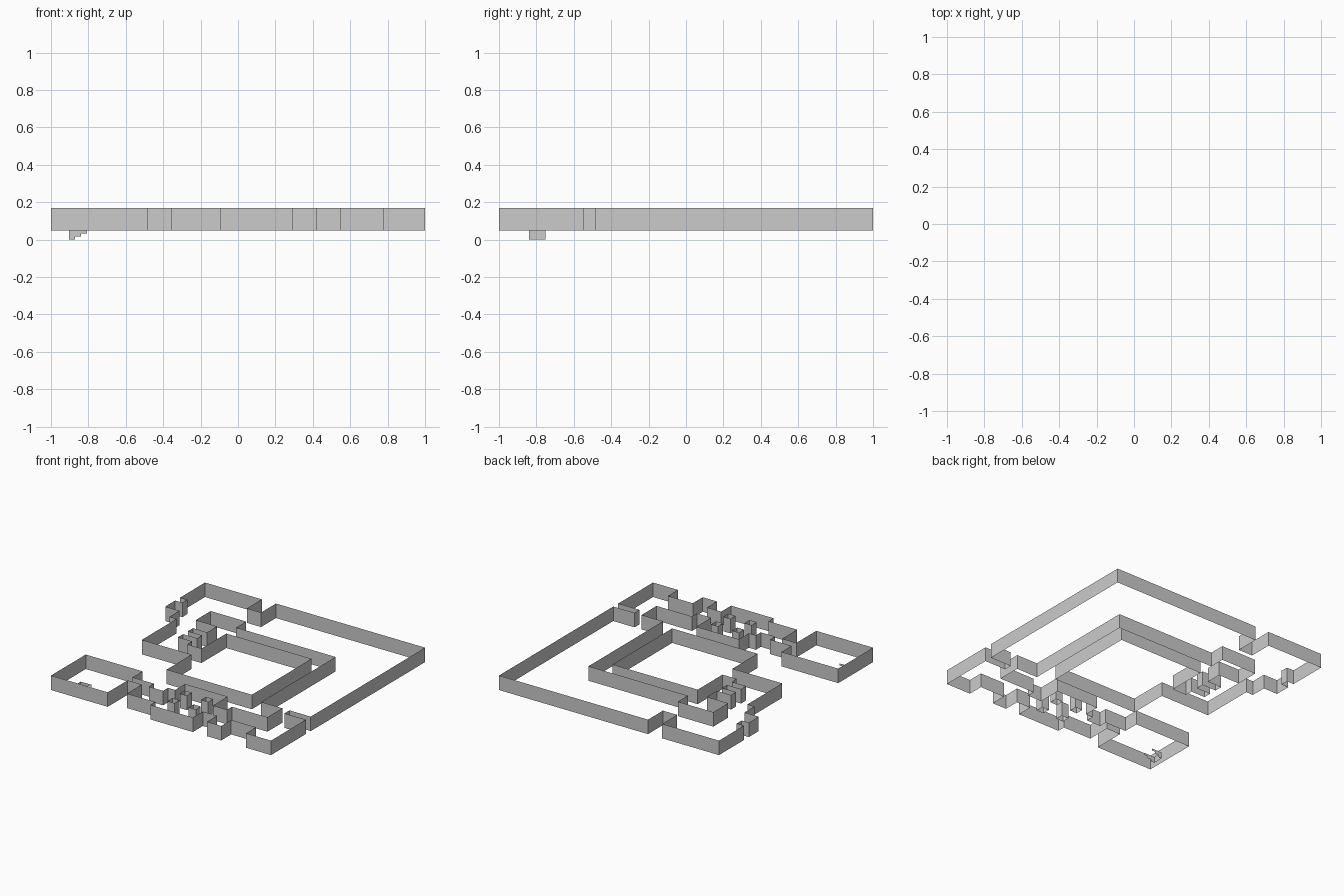
import bpy, bmesh

if "Cube" in bpy.data.objects:
    bpy.data.objects.remove(bpy.data.objects["Cube"])

CELL = 2 / 31            # the plan sits on a 31 x 31 grid
FLOOR, TOP = 0.05, 0.169


def grid(p):
    return p[0] * CELL - 1, p[1] * CELL - 1


def wall_object(name, strips):
    """Each strip is (start, end, low z, high z) and becomes one thin wall."""
    bm = bmesh.new()
    for a, b, lo, hi in strips:
        (ax, ay), (bx, by) = grid(a), grid(b)
        bm.faces.new([bm.verts.new(c) for c in
                      ((ax, ay, lo), (bx, by, lo), (bx, by, hi), (ax, ay, hi))])
    bmesh.ops.remove_doubles(bm, verts=bm.verts, dist=1e-5)
    mesh = bpy.data.meshes.new(name)
    bm.to_mesh(mesh)
    bm.free()
    bpy.context.collection.objects.link(bpy.data.objects.new(name, mesh))


def loop(points, lo=FLOOR, hi=TOP):
    return [(p, q, lo, hi) for p, q in zip(points, points[1:] + points[:1])]


# Continuous outline of the connected rooms, split by side
south = [(0, 0), (8, 0), (8, 4), (10, 4), (10, 1), (14, 1), (14, 0), (20, 0),
         (20, 2), (22, 2), (22, 0), (24, 0), (24, 2), (27.5, 2), (27.5, 0),
         (31, 0), (31, 7), (28, 7), (28, 8), (31, 8)]
north = [(31, 31), (10, 31), (10, 28), (8, 28), (8, 31), (0, 31), (0, 26),
         (1, 26), (1, 25), (0, 25), (0, 23), (2, 23), (2, 21), (3, 21), (3, 14),
         (10, 14), (10, 9), (22, 9), (22, 21), (10, 21), (10, 16), (8, 16)]
# East wall of the west hall, with a row of stubs reaching into the hall
stubs = []
for y in (17, 19):
    stubs += [(8, y), (6, y), (6, y + 1), (8, y + 1)]
inner = [(8, 22), (5, 22), (5, 25), (10, 25), (10, 23), (24, 23), (24, 8),
         (27, 8), (27, 5), (22, 5), (22, 4), (20, 4), (20, 7), (14, 7), (14, 5),
         (13, 5), (13, 4), (11, 4), (11, 5), (8, 5), (8, 7), (0, 7)]
wall_object("room_walls", loop(south + north + stubs + inner))

# Square pillars in the south hall
pillars = []
for x, y in [(x, y) for x in (15, 18) for y in (2, 4.5)]:
    pillars += loop([(x, y), (x, y + 1), (x + 1, y + 1), (x + 1, y)])
wall_object("pillars", pillars)

# Small stairwell below the corner room: stepped side walls and a back wall
stairs = []
x0, run, y0, y1 = 1.5, 0.5, 2.5, 3.85
for i in range(3):
    lo, xa = FLOOR * i / 3, x0 + run * i
    stairs += [((xa, y0), (xa + run, y0), lo, FLOOR),
               ((xa + run, y1), (xa, y1), lo, FLOOR)]
stairs.append(((x0, y1), (x0, y0), 0, FLOOR))
wall_object("stairwell", stairs)
